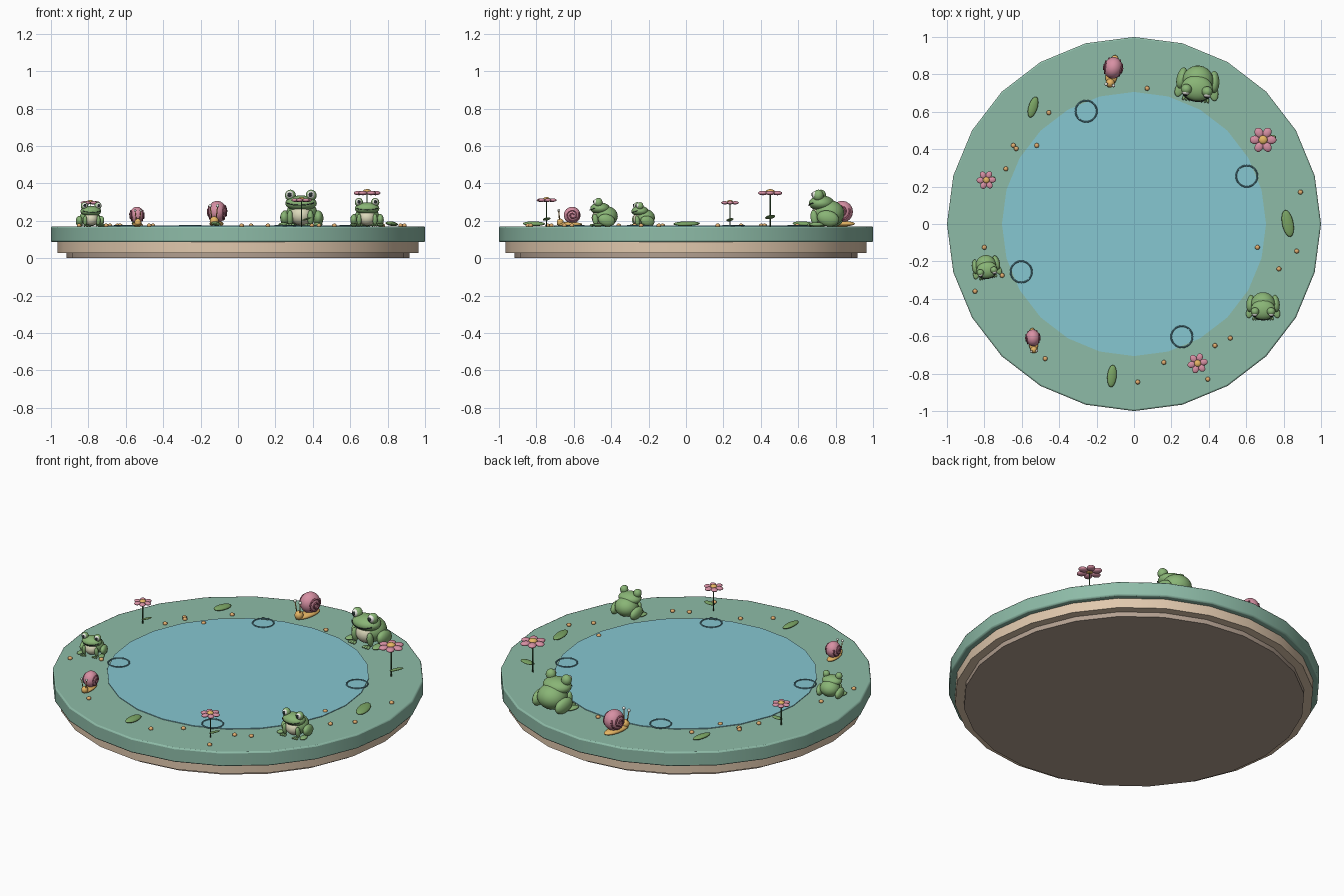
import bpy, bmesh
from math import pi, sin, cos
from mathutils import Matrix, Vector

if "Cube" in bpy.data.objects:
    bpy.data.objects.remove(bpy.data.objects["Cube"])

TOP = 0.17
COLORS = {
    "moss": (.27, .50, .39), "water": (.24, .57, .64), "sand": (.75, .58, .42),
    "frog": (.25, .46, .18), "cream": (.72, .70, .50), "white": (.85, .85, .80),
    "dark": (.02, .03, .03), "pink": (.68, .28, .37), "rose": (.38, .11, .17),
    "gold": (.80, .47, .13), "leaf": (.20, .38, .13), "ripple": (.10, .25, .30),
    "stone": (.45, .35, .28), "stem": (.05, .13, .05), "pebble": (.75, .42, .16),
}
MATS = {}
for key, col in COLORS.items():
    MATS[key] = bpy.data.materials.new(key)
    MATS[key].diffuse_color = (*col, 1)


def finish(name, bm, mat, smooth=True):
    me = bpy.data.meshes.new(name)
    bm.to_mesh(me)
    bm.free()
    for p in me.polygons:
        p.use_smooth = smooth
    me.materials.append(MATS[mat])
    ob = bpy.data.objects.new(name, me)
    bpy.context.collection.objects.link(ob)
    return ob


def blob(name, mat, base, loc, radii, rot=(0, 0, 0), seg=18):
    """Ellipsoid placed in a character's local frame."""
    bm = bmesh.new()
    bmesh.ops.create_uvsphere(bm, u_segments=seg, v_segments=seg * 2 // 3, radius=1)
    m = Matrix.Translation(loc)
    for a, ax in zip(rot, "XYZ"):
        m = m @ Matrix.Rotation(a, 4, ax)
    bm.transform(base @ m @ Matrix.Diagonal((*radii, 1)))
    return finish(name, bm, mat)


def disc(name, mat, r, z0, z1, bevel=0):
    """24-sided slab with a corner on the y axis."""
    bm = bmesh.new()
    bmesh.ops.create_cone(bm, cap_ends=True, segments=24, radius1=r, radius2=r, depth=z1 - z0)
    bm.transform(Matrix.Translation((0, 0, (z0 + z1) / 2)))
    ob = finish(name, bm, mat, False)
    bpy.ops.object.select_all(action='DESELECT')
    ob.select_set(True)
    bpy.context.view_layer.objects.active = ob
    bpy.ops.object.shade_smooth_by_angle(angle=0.6)
    if bevel:
        mod = ob.modifiers.new("bevel", 'BEVEL')
        mod.width, mod.segments, mod.limit_method, mod.angle_limit = bevel, 2, 'ANGLE', 1.0
    return ob


def tube(name, mat, base, pts, r, closed=False, n=6):
    """Round tube swept along a path."""
    pts = [Vector(p) for p in pts]
    bm = bmesh.new()
    rings = []
    for i, p in enumerate(pts):
        a = pts[i - 1] if (i or closed) else p
        b = pts[(i + 1) % len(pts)] if (closed or i < len(pts) - 1) else p
        q = (b - a).to_track_quat('Z', 'X' if abs((b - a).normalized().x) < .99 else 'Y')
        ref = Vector((0, 0, 1)) if abs((b - a).normalized().z) < .8 else Vector((1, 0, 0))
        t = (b - a).normalized()
        u = t.cross(ref).normalized()
        v = u.cross(t)
        rings.append([bm.verts.new(p + r * (u * cos(2 * pi * k / n) + v * sin(2 * pi * k / n)))
                      for k in range(n)])
    for i in range(len(rings) if closed else len(rings) - 1):
        c, d = rings[i], rings[(i + 1) % len(rings)]
        for k in range(n):
            bm.faces.new((c[k], c[(k + 1) % n], d[(k + 1) % n], d[k]))
    if not closed:
        bm.faces.new(rings[0])
        bm.faces.new(rings[-1])
    bmesh.ops.recalc_face_normals(bm, faces=bm.faces)
    bm.transform(base)
    return finish(name, bm, mat)


def frame(x, y, turn, s):
    return Matrix.Translation((x, y, TOP)) @ Matrix.Rotation(turn, 4, 'Z') @ Matrix.Scale(s, 4)


def frog(x, y, turn, s):
    b = frame(x, y, turn, s)
    blob("frog_body", "frog", b, (0, .015, .07), (.083, .082, .07), seg=24)
    blob("frog_belly", "cream", b, (0, -.025, .06), (.06, .058, .055), seg=24)
    blob("frog_head", "frog", b, (0, -.025, .123), (.085, .068, .042), seg=24)
    tube("frog_mouth", "dark", b, [(.087 * sin(t), -.025 - .07 * cos(t), .113 + .012 * t * t)
                                   for t in [k * .2 - 1 for k in range(11)]], .0025)
    for sx in (-1, 1):
        blob("frog_brow", "frog", b, (sx * .056, -.036, .165), (.029, .028, .031))
        blob("frog_eye", "white", b, (sx * .057, -.05, .168), (.021, .02, .022))
        blob("frog_pupil", "dark", b, (sx * .057, -.066, .169), (.011, .007, .013), seg=12)
        blob("frog_thigh", "frog", b, (sx * .087, .02, .042), (.028, .06, .042), (-.25, 0, sx * .12))
        blob("frog_hind_foot", "frog", b, (sx * .092, -.04, .01), (.024, .042, .011), (0, 0, sx * .25))
        blob("frog_arm", "frog", b, (sx * .055, -.058, .045), (.017, .02, .042), (.15, 0, 0))
        for k in (-1, 0, 1):
            blob("frog_toe", "frog", b, (sx * .05 + k * .013, -.08, .008), (.008, .018, .008),
                 (0, 0, k * .35), 10)


def snail(x, y, turn, s):
    b = frame(x, y, turn, s)
    blob("snail_foot", "gold", b, (0, -.01, .014), (.034, .088, .016))
    blob("snail_head", "gold", b, (0, -.075, .028), (.024, .024, .026))
    blob("snail_shell", "pink", b, (0, .008, .078), (.05, .058, .058), seg=24)
    for sx in (-1, 1):
        # spiral coil on each side of the shell
        coil = [(sx * (.05 * max(0, 1 - (r / .058) ** 2) ** .5), .008 + r * cos(t), .078 + r * sin(t))
                for t, r in [(k * .35, .007 + k * .0011) for k in range(38)]]
        tube("snail_coil", "rose", b, coil, .005)
        tube("snail_stalk", "gold", b, [(sx * .012, -.08, .045), (sx * .02, -.085, .105)], .003)
        blob("snail_eye", "white", b, (sx * .02, -.085, .11), (.009, .009, .009), seg=12)


def flower(x, y, turn, s, h):
    b = frame(x, y, 0, s)
    h /= s
    tube("flower_stem", "stem", b, [(0, 0, 0), (0, 0, h)], .004)
    blob("flower_leaf", "leaf", b, (.035, 0, h * .28), (.04, .022, .006), (0, -.3, .5), 12)
    for k in range(6):
        a = turn + k * pi / 3
        blob("flower_petal", "pink", b, (.044 * cos(a), .044 * sin(a), h), (.028, .023, .012),
             (0, 0, a), 14)
    blob("flower_center", "gold", b, (0, 0, h + .007), (.024, .024, .014), seg=14)


# Stepped base, bank and pond
disc("base_plinth", "stone", .918, 0, .03)
disc("base_step", "sand", .966, .028, .088)
disc("bank", "moss", 1, .085, TOP, .008)
disc("pond_water", "water", .706, .15, .174)

# Ripple rings at the water's edge
for k, a in enumerate((113, 23, 203, 293)):
    c = Vector((.655 * cos(a * pi / 180), .655 * sin(a * pi / 180), .175))
    tube("ripple", "ripple", Matrix.Translation(c),
         [(.057 * cos(t * pi / 14), .057 * sin(t * pi / 14), 0) for t in range(28)], .004, True)

# Animals
frog(.34, .75, -.12, 1)
frog(.69, -.44, 0, .775)
frog(-.79, -.23, .2, .66)
snail(-.113, .827, -.19, 1)
snail(-.54, -.615, .08, .77)

# Flowers
flower(.69, .45, 0.0, 1, .178)
flower(.34, -.745, .2, .77, .14)
flower(-.79, .235, .05, .72, .126)

# Flat leaves lying on the bank
I = Matrix.Identity(4)
for x, y, a, l in ((-.54, .625, -.3, .058), (.822, .003, .2, .073), (-.118, -.813, -.1, .06)):
    blob("fallen_leaf", "leaf", I, (x, y, .184), (l * .42, l, .012), (0, .15, a))

# Pebbles
for x, y in ((.07, .725), (-.455, .595), (-.52, .42), (-.645, .42), (-.63, .403), (-.685, .295),
             (-.8, -.125), (-.705, -.275), (-.85, -.36), (-.475, -.72), (.02, -.845), (.16, -.74),
             (.395, -.83), (.433, -.65), (.515, -.61), (.775, -.24), (.66, -.125), (.87, -.145),
             (.89, .17)):
    blob("pebble", "pebble", I, (x, y, .175), (.013, .013, .01), seg=10)

for m in bpy.data.materials:
    if m.users and not m.is_grease_pencil:
        m.use_nodes = True
        m.node_tree.nodes["Principled BSDF"].inputs["Base Color"].default_value = m.diffuse_color
